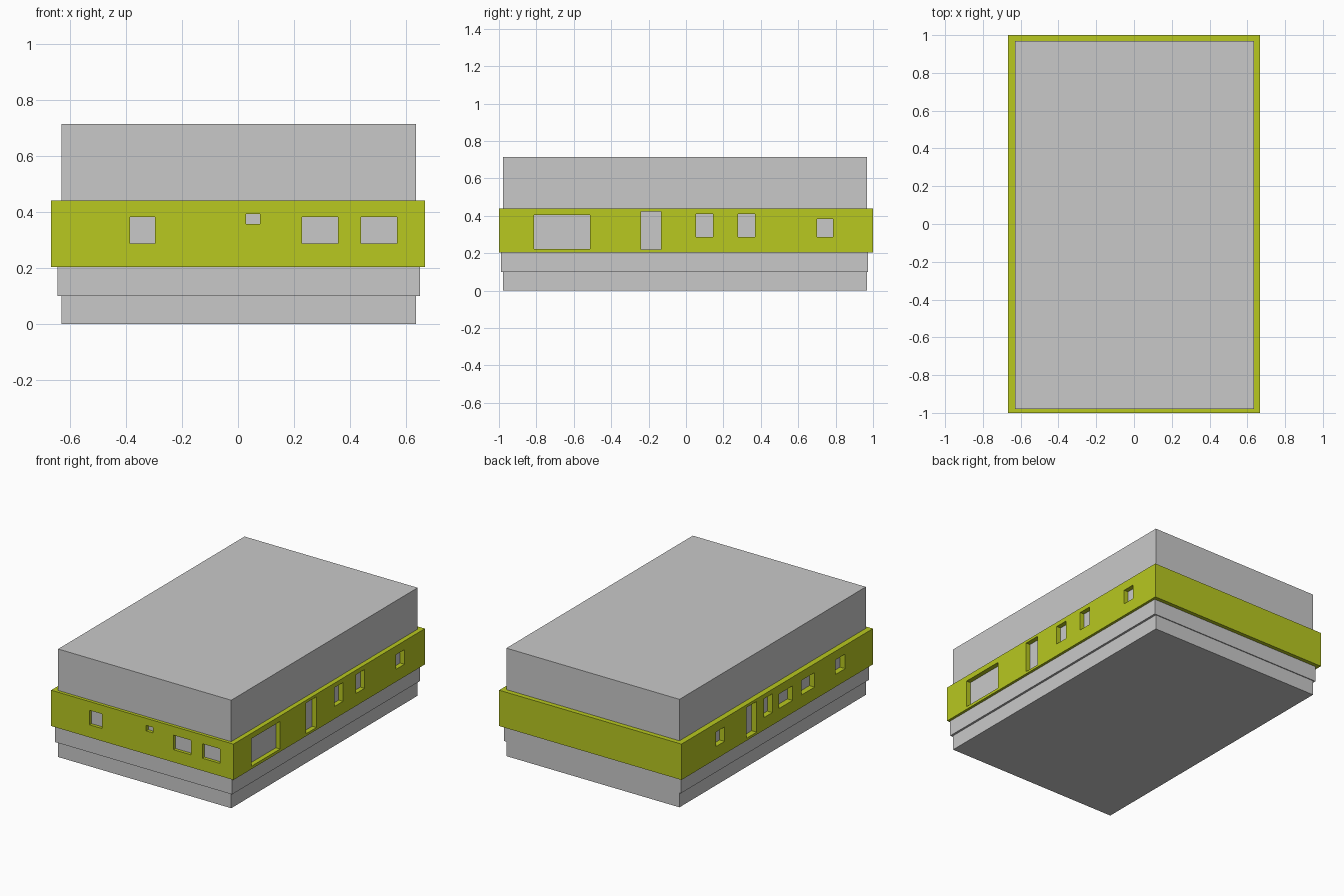
import bpy
import bmesh

if "Cube" in bpy.data.objects:
    bpy.data.objects.remove(bpy.data.objects["Cube"])


def material(name, r, g, b):
    m = bpy.data.materials.new(name)
    m.diffuse_color = (r, g, b, 1)
    m.use_nodes = True
    m.node_tree.nodes["Principled BSDF"].inputs["Base Color"].default_value = m.diffuse_color
    return m


grey = material("concrete grey", 0.584, 0.584, 0.584)
green = material("lime green", 0.479, 0.578, 0.0144)


def boxes(name, spans, mat):
    """One object made of axis-aligned boxes (x0, x1, y0, y1, z0, z1)."""
    bm = bmesh.new()
    for x0, x1, y0, y1, z0, z1 in spans:
        verts = bmesh.ops.create_cube(bm, size=1)["verts"]
        for v in verts:
            v.co = (x1 if v.co.x > 0 else x0,
                    y1 if v.co.y > 0 else y0,
                    z1 if v.co.z > 0 else z0)
    me = bpy.data.meshes.new(name)
    bm.to_mesh(me)
    bm.free()
    me.materials.append(mat)
    ob = bpy.data.objects.new(name, me)
    bpy.context.collection.objects.link(ob)
    return ob


def cut(ob, spans):
    """Subtract boxes from an object and remove the cutter."""
    cutter = boxes("cutter", spans, green)
    cutter.hide_render = True
    mod = ob.modifiers.new("cut", 'BOOLEAN')
    mod.operation = 'DIFFERENCE'
    mod.solver = 'EXACT'
    mod.object = cutter
    bpy.context.view_layer.objects.active = ob
    bpy.ops.object.modifier_apply(modifier=mod.name)
    bpy.data.objects.remove(cutter)


# Main building block
CX0, CX1, CY0, CY1 = -0.63, 0.636, -0.979, 0.968
boxes("building_core", [(CX0, CX1, CY0, CY1, 0, 0.714)], grey)

# Plinth band below the facade
plinth = boxes("plinth_band", [(-0.645, 0.65, -0.99, 0.974, 0.099, 0.203)], grey)
cut(plinth, [(CX0, CX1, CY0, CY1, -0.1, 0.8)])

# Green facade band around the core
facade = boxes("facade_band", [(-0.667, 0.667, -1, 1, 0.203, 0.44)], green)
cut(facade, [(CX0, CX1, CY0, CY1, -0.1, 0.8)])

# Window and door openings: (start, end, bottom, top) along each wall
front = [(-0.386, -0.296, 0.286, 0.382), (0.029, 0.079, 0.357, 0.393),
         (0.229, 0.357, 0.286, 0.382), (0.439, 0.568, 0.286, 0.382)]
right = [(-0.813, -0.513, 0.222, 0.404), (-0.241, -0.134, 0.219, 0.422),
         (0.053, 0.144, 0.286, 0.41), (0.278, 0.369, 0.286, 0.41),
         (0.70, 0.786, 0.286, 0.382)]
left = [(0.55, 0.64, 0.286, 0.382), (0.214, 0.32, 0.219, 0.422),
        (0.05, 0.14, 0.286, 0.41), (-0.16, -0.02, 0.286, 0.382),
        (-0.39, -0.255, 0.286, 0.382), (-0.71, -0.61, 0.286, 0.382)]
openings = [(a, b, -1.1, -0.95, c, d) for a, b, c, d in front]
openings += [(0.6, 0.8, a, b, c, d) for a, b, c, d in right]
openings += [(-0.8, -0.6, a, b, c, d) for a, b, c, d in left]
cut(facade, openings)
